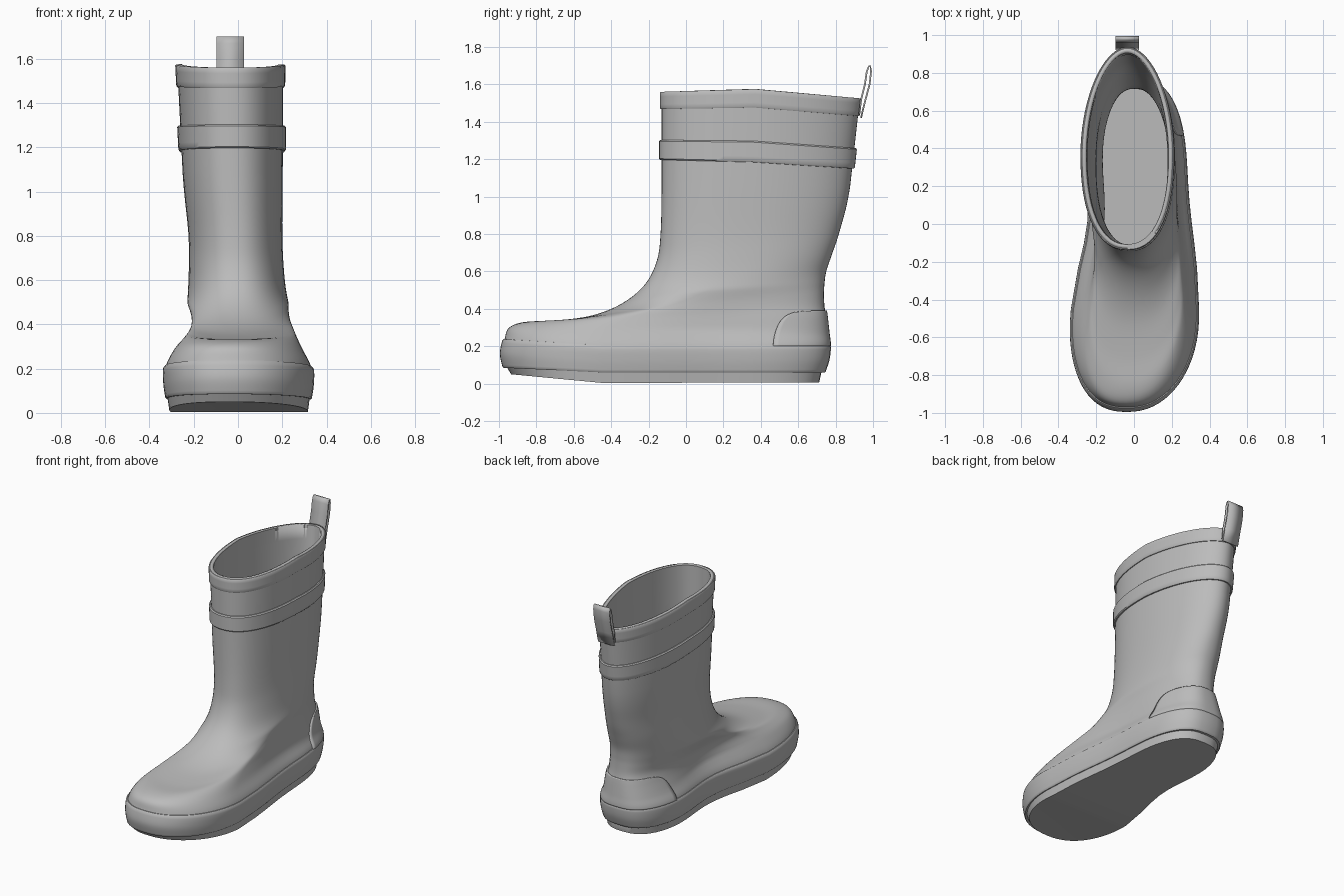
import bpy, bmesh, math
from mathutils import Vector

if "Cube" in bpy.data.objects:
    bpy.data.objects.remove(bpy.data.objects["Cube"])

rubber = bpy.data.materials.new("grey_rubber")
rubber.use_nodes = True
GREY = (0.5, 0.5, 0.5, 1)
rubber.diffuse_color = GREY
rubber.node_tree.nodes["Principled BSDF"].inputs["Base Color"].default_value = GREY

SEGMENTS = 72
FRONT_POWER = 2.3

# Boot sections: z at front, middle, back; y at front, back, widest; x right, x left; back roundness
SECTIONS = [
    (.085, .06, .06, -.97, .735, -.45, .325, .325, 2.8),
    (.16, .13, .13, -.985, .758, -.45, .335, .335, 2.8),
    (.238, .205, .205, -.97, .765, -.45, .333, .333, 2.8),
    (.3, .285, .27, -.945, .758, -.42, .295, .295, 2.8),
    (.33, .345, .36, -.86, .748, -.32, .255, .27, 2.7),
    (.337, .385, .42, -.7, .74, -.2, .24, .257, 2.5),
    (.365, .43, .48, -.5, .738, -.05, .235, .243, 2.4),
    (.43, .49, .53, -.34, .74, .1, .23, .23, 2.3),
    (.53, .57, .6, -.22, .75, .24, .225, .215, 2.2),
    (.66, .68, .69, -.155, .78, .3, .222, .205, 2.2),
    (.82, .82, .82, -.135, .823, .33, .225, .2, 2.1),
    (1.1, 1.08, 1.05, -.13, .877, .35, .25, .202, 2),
    (1.56, 1.575, 1.525, -.13, .93, .37, .275, .205, 1.9),
]


def section(k):
    """Smoothly interpolated section at fractional index k."""
    last = len(SECTIONS) - 1
    i = min(int(k), last - 1)
    t = k - i
    a, b, c, d = (SECTIONS[max(0, min(last, i + n))] for n in (-1, 0, 1, 2))
    if i == last - 1:
        return [q + (r - q) * t for q, r in zip(b, c)]
    return [q + (r - p) * t / 2 + (2 * p - 5 * q + 4 * r - s) * t * t / 2
            + (3 * q - p - 3 * r + s) * t ** 3 / 2 for p, q, r, s in zip(a, b, c, d)]


def ring_point(row, angle, off=0):
    """Point on a section outline; angle 0 is the toe, growing towards +x."""
    zf, zm, zb, yf, yb, ymid, right, left, power = row
    c, s = math.cos(angle), math.sin(angle)
    n = FRONT_POWER if c > 0 else power
    reach = abs(c) ** (2 / n)
    end, z_end = (yf - off, zf) if c > 0 else (yb + off, zb)
    y = ymid + (end - ymid) * reach
    side = math.copysign(abs(s) ** (2 / n), s)
    x = (left - right) / 2 + side * ((left + right) / 2 + off)
    # Waist of the foot, deeper on the inner side, and the toe swung inward
    foot = max(0, min(1, (.5 - zm) / .2))
    if s > 0:
        x -= foot * abs(side) * .04 * math.exp(-((y - .15) / .25) ** 2 / 2)
    else:
        x += foot * abs(side) * .095 * math.exp(-((y - .05) / .25) ** 2 / 2)
    if c > 0:
        x -= foot * .04 * reach ** 2
    return Vector((x, y, zm + (z_end - zm) * reach))


def ring(row, off=0):
    return [ring_point(row, math.tau * j / SEGMENTS, off) for j in range(SEGMENTS)]


def build(name, rows, around=True, caps=False, closed=False, thickness=0):
    """Skin a list of point rows into one smooth object."""
    bm = bmesh.new()
    grid = [[bm.verts.new(p) for p in row] for row in rows]
    n = len(grid[0])
    pairs = list(zip(grid, grid[1:])) + ([(grid[-1], grid[0])] if closed else [])
    for a, b in pairs:
        for j in range(n if around else n - 1):
            k = (j + 1) % n
            bm.faces.new((a[j], a[k], b[k], b[j]))
    if caps:
        for r in (grid[0], grid[-1]):
            for j in range(n // 2):
                quad = [r[j], r[j + 1], r[-j - 1], r[-j]]
                bm.faces.new(list(dict.fromkeys(quad)))
    if caps or closed:
        bmesh.ops.recalc_face_normals(bm, faces=bm.faces)
    mesh = bpy.data.meshes.new(name)
    bm.to_mesh(mesh)
    bm.free()
    mesh.materials.append(rubber)
    obj = bpy.data.objects.new(name, mesh)
    bpy.context.collection.objects.link(obj)
    if thickness:
        mod = obj.modifiers.new("wall", 'SOLIDIFY')
        mod.thickness = thickness
        mod.offset = -1
    bpy.ops.object.select_all(action='DESELECT')
    obj.select_set(True)
    bpy.context.view_layer.objects.active = obj
    bpy.ops.object.shade_smooth_by_angle(angle=math.radians(40))
    return obj


def spread(a, b, count):
    return [a + (b - a) * i / count for i in range(count + 1)]


def band(name, k0, k1, off, inner, steps=4):
    """Raised strip wrapped round the boot, with softened edges."""
    ease = (k1 - k0) * .06
    rows = [ring(section(k0), inner), ring(section(k0), off * .6)]
    rows += [ring(section(k), off) for k in spread(k0 + ease, k1 - ease, steps)]
    rows += [ring(section(k1), off * .5), ring(section(k1), inner)]
    return build(name, rows, closed=True)


# Upper: foot, ankle and shaft in one hollow shell
top = len(SECTIONS) - 1
build("boot_upper", [ring(section(k)) for k in spread(0, top, top * 5)], thickness=.022)

# Raised strips
band("foot_strip", 0, 2, .01, -.012, 10)
band("shaft_band", top - .79, top - .56, .014, -.01)
band("rim_band", top - .2, top, .009, -.024)

# Heel patch with rounded upper front corners
START, BOTTOM, TOP = .46, 1.95, 4.5
rows = []
for k in spread(BOTTOM, TOP, 24):
    row = section(k)
    h = (k - BOTTOM) / (TOP - BOTTOM)
    edge = START + .16 * (1 - math.sqrt(max(0, 1 - h ** 2.4)))
    ratio = (edge - row[5]) / (row[4] - row[5])
    angle = math.pi - math.acos(ratio ** (row[8] / 2))
    rows.append([ring_point(row, a, .01) for a in spread(angle, math.tau - angle, 40)])
build("heel_patch", rows, around=False, thickness=.018)

# Sole with a slight toe spring; its top is the floor inside
SOLE = (.05, .004, .006, -.935, .712, -.45, .318, .318, 2.8)
RIM = (.1, .065, .065, -.965, .725, -.45, .326, .326, 2.8)
FLOOR = (.115, .085, .085, -.95, .715, -.45, .31, .31, 2.8)
build("sole", [ring(SOLE, -.012), ring(SOLE), ring(RIM), ring(FLOOR)], caps=True)

# Pull loop at the back of the rim
path = [(.922, 1.44), (.932, 1.52), (.952, 1.6), (.962, 1.67), (.975, 1.7),
        (.988, 1.7), (.994, 1.67), (.986, 1.6), (.962, 1.51), (.94, 1.42)]
loop = [[Vector((x, y, z)) for x in (-.098, .026)] for y, z in path]
build("pull_loop", loop, around=False, thickness=.009)
